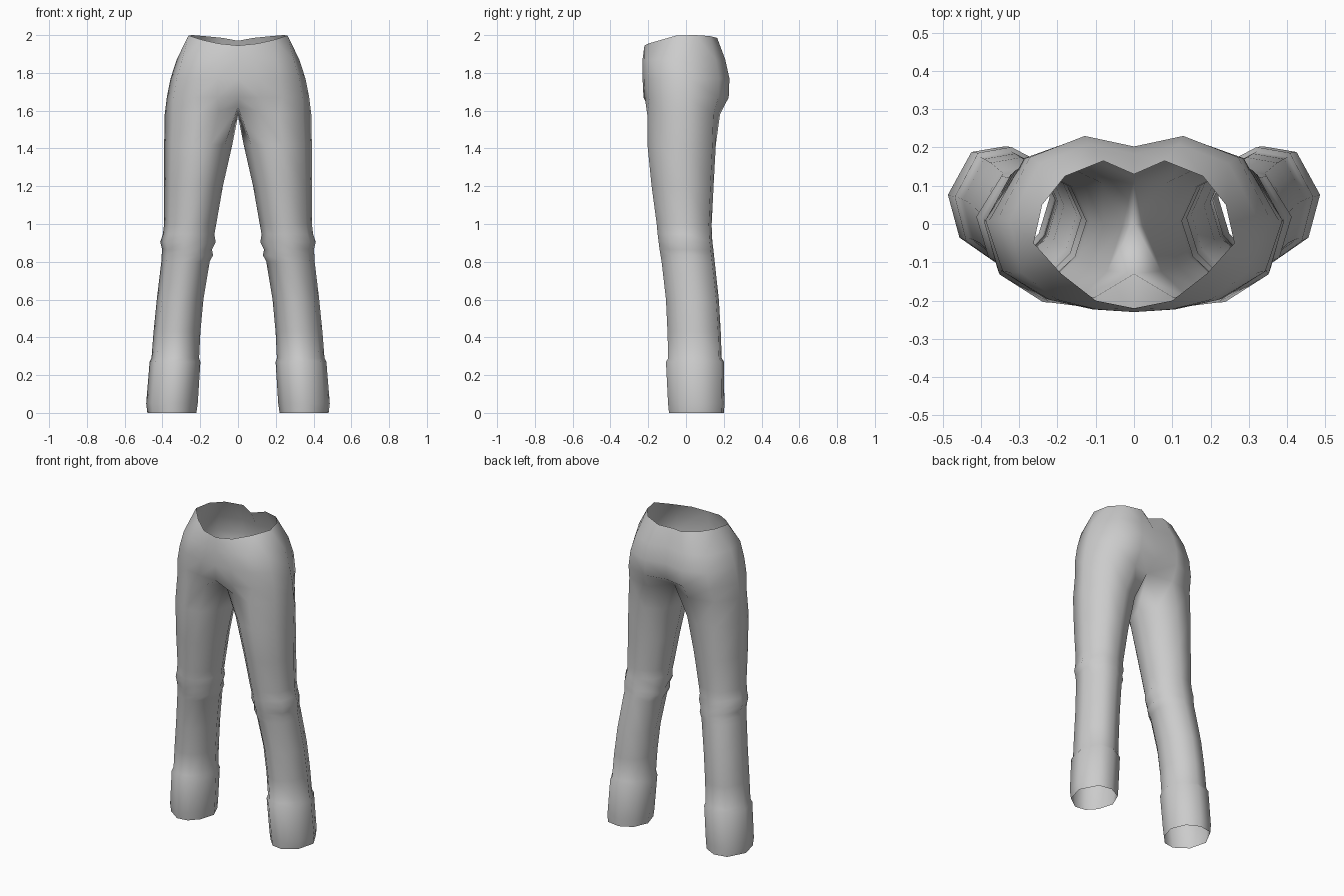
import bpy, bmesh

if "Cube" in bpy.data.objects:
    bpy.data.objects.remove(bpy.data.objects["Cube"])

cloth = bpy.data.materials.new("grey cloth")
cloth.diffuse_color = (0.6, 0.6, 0.6, 1)
cloth.use_nodes = True
cloth.node_tree.nodes["Principled BSDF"].inputs["Base Color"].default_value = cloth.diffuse_color

# Waist edge of one half, from front centre round to back centre
waist = [(0, -.22, 1.945), (.10, -.20, 1.955), (.19, -.13, 1.975), (.262, -.05, 1.998),
         (.24, .05, 2.0), (.18, .125, 1.995), (.08, .165, 1.985), (0, .13, 1.97)]

# Hip rings: shared outline scaled by half width, front depth and back depth
hip_outline = [(0, -1), (.30, -.97), (.62, -.86), (.91, -.55),
               (1, .05), (.76, .76), (.36, 1), (0, .88)]
hips = [(1.87, .325, .23, .208), (1.77, .357, .23, .23), (1.67, .377, .225, .226)]

# Where the leg joins the hips; the last point lies under the crotch
crotch = [(0, -.13, 1.62), (.10, -.19, 1.60), (.22, -.205, 1.58), (.345, -.12, 1.58),
          (.388, .01, 1.58), (.30, .145, 1.58), (.14, .18, 1.58), (0, .12, 1.61), (0, 0, 1.57)]

# Leg rings: height, inner x, outer x, front y, back y
leg_outline = [(-.78, -.55), (-.38, -.93), (.15, -1), (.78, -.6),
               (1, .15), (.55, .9), (-.1, 1), (-.7, .72), (-1, .1)]
legs = [(1.42, .03, .391, -.204, .158),
        (1.20, .08, .391, -.182, .146),
        (1.00, .115, .391, -.155, .136),
        (.945, .125, .398, -.150, .137),   # knee folds
        (.905, .118, .412, -.145, .140),
        (.865, .138, .402, -.140, .145),
        (.835, .132, .404, -.135, .148),
        (.80, .150, .406, -.129, .152),
        (.60, .183, .430, -.106, .174),
        (.43, .199, .447, -.098, .184),
        (.29, .206, .458, -.094, .189),
        (.27, .199, .468, -.106, .201),    # cuff
        (.05, .213, .486, -.095, .203),
        (.00, .220, .480, -.090, .202)]


def hip_ring(z, half, front, back):
    return [(u * half, v * (front if v < 0 else back), z) for u, v in hip_outline]


def leg_ring(z, x0, x1, y0, y1):
    cx, rx, cy, ry = (x0 + x1) / 2, (x1 - x0) / 2, (y0 + y1) / 2, (y1 - y0) / 2
    return [(cx + u * rx, cy + v * ry, z) for u, v in leg_outline]


bm = bmesh.new()


def bridge(a, b, closed):
    n = len(a)
    for i in range(n if closed else n - 1):
        j = (i + 1) % n
        bm.faces.new((a[i], b[i], b[j], a[j]))


def add_ring(points):
    return [bm.verts.new(p) for p in points]


# Hip shell, open at the waist and the middle plane
top = add_ring(waist)
for h in hips:
    ring = add_ring(hip_ring(*h))
    bridge(top, ring, False)
    top = ring
join = add_ring(crotch)
bridge(top, join[:8], False)

# Leg tube, open at the hem
upper = join
for l in legs:
    ring = add_ring(leg_ring(*l))
    bridge(upper, ring, True)
    upper = ring

bmesh.ops.recalc_face_normals(bm, faces=bm.faces)
# Turn the shell outward if its outer side face looks inward
bm.faces.ensure_lookup_table()
if sum(f.normal.x * (f.calc_center_median().x - .25) for f in bm.faces) < 0:
    bmesh.ops.reverse_faces(bm, faces=bm.faces)
for f in bm.faces:
    f.smooth = True

mesh = bpy.data.meshes.new("trousers")
bm.to_mesh(mesh)
bm.free()
mesh.materials.append(cloth)
trousers = bpy.data.objects.new("trousers", mesh)
bpy.context.collection.objects.link(trousers)

# Other half
mirror = trousers.modifiers.new("other half", 'MIRROR')
mirror.use_clip = True
mirror.merge_threshold = .001
